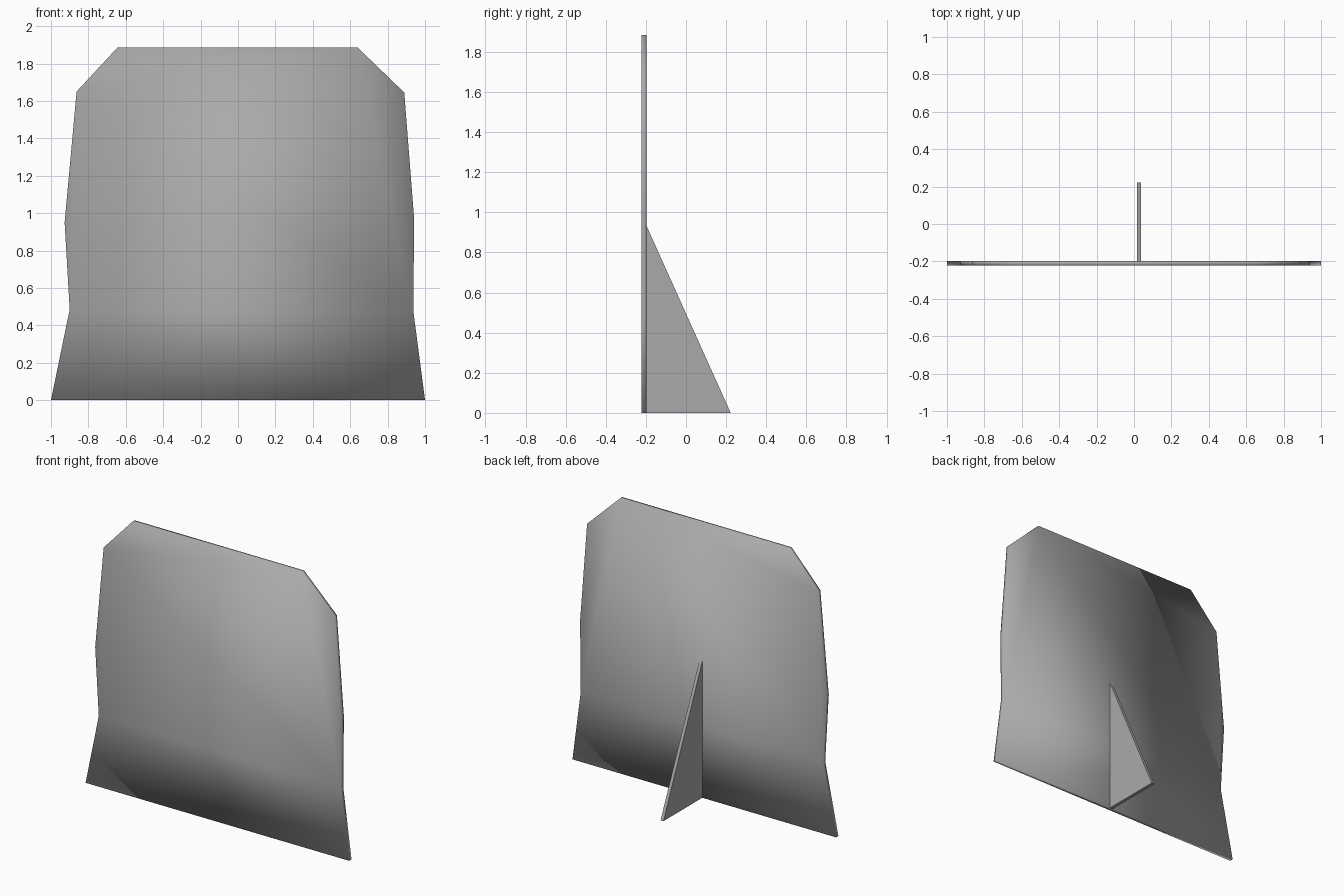
import bpy, bmesh
from mathutils import Vector

if "Cube" in bpy.data.objects:
    bpy.data.objects.remove(bpy.data.objects["Cube"])

# Dark grey finish shared by both parts
grey = bpy.data.materials.new("dark_grey")
grey.diffuse_color = (0.4, 0.4, 0.4, 1)
grey.use_nodes = True
grey.node_tree.nodes["Principled BSDF"].inputs["Base Color"].default_value = grey.diffuse_color


def extruded(name, outline, offset, smooth):
    """Make a solid slab from a closed outline, pushed along offset."""
    bm = bmesh.new()
    face = bm.faces.new([bm.verts.new(p) for p in outline])
    result = bmesh.ops.extrude_face_region(bm, geom=[face], use_keep_orig=True)
    moved = [g for g in result["geom"] if isinstance(g, bmesh.types.BMVert)]
    bmesh.ops.translate(bm, verts=moved, vec=Vector(offset))
    bmesh.ops.recalc_face_normals(bm, faces=bm.faces)
    for f in bm.faces:
        f.smooth = smooth
    mesh = bpy.data.meshes.new(name)
    bm.to_mesh(mesh)
    bm.free()
    mesh.materials.append(grey)
    obj = bpy.data.objects.new(name, mesh)
    bpy.context.collection.objects.link(obj)
    return obj


# Upright cut-out panel with a slightly irregular silhouette, softly shaded
panel_xz = [(-1, 0), (1, 0), (0.937, 0.48), (0.942, 0.965), (0.889, 1.645),
            (0.64, 1.885), (-0.645, 1.885), (-0.863, 1.65),
            (-0.927, 0.95), (-0.9, 0.485)]
extruded("panel", [(x, -0.223, z) for x, z in panel_xz], (0, 0.025, 0), True)

# Triangular rear prop
prop_yz = [(-0.2, 0), (0.223, 0), (-0.2, 0.94)]
extruded("rear_prop", [(0.015, y, z) for y, z in prop_yz], (0.022, 0, 0), False)
